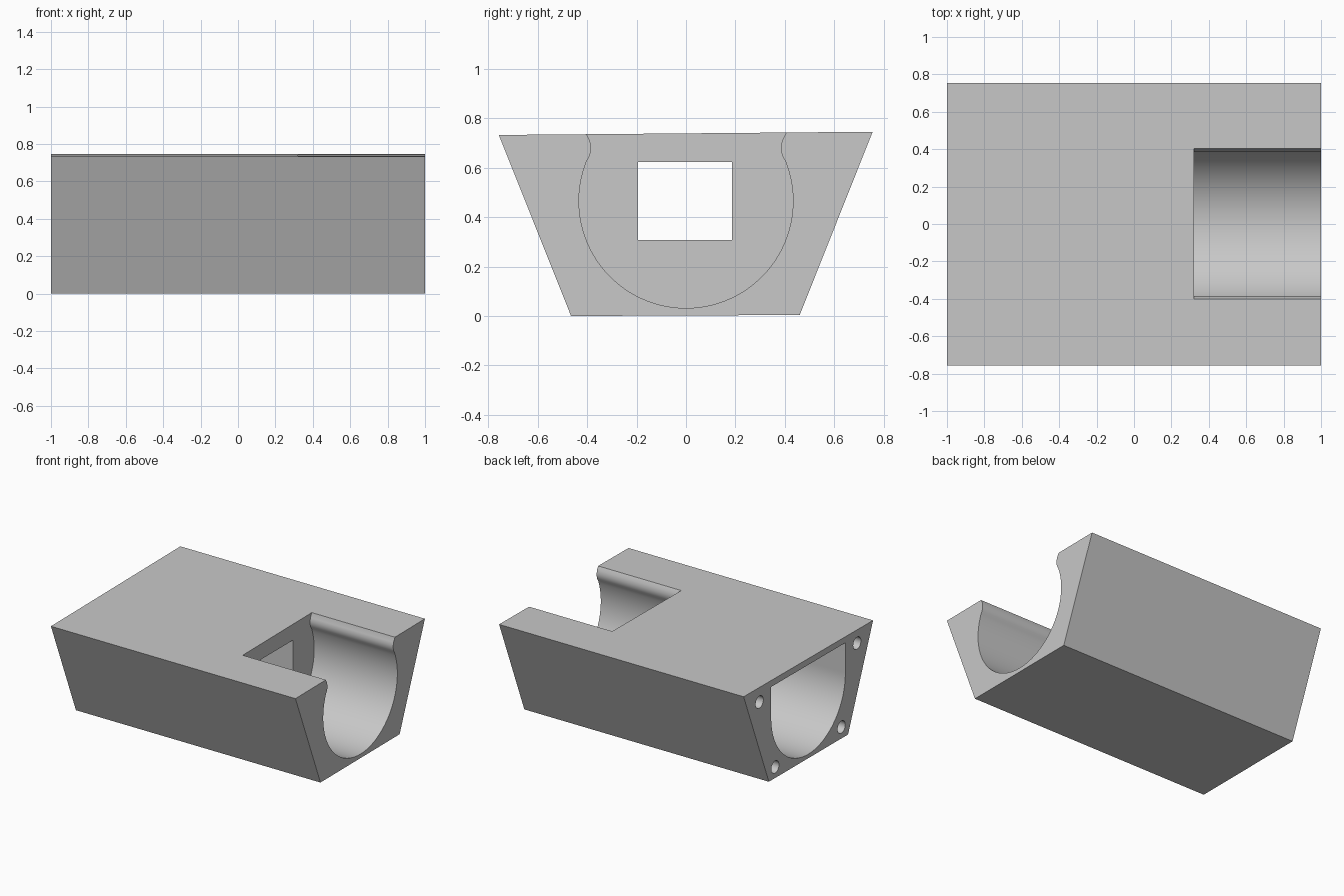
import bpy
import math

if "Cube" in bpy.data.objects:
    bpy.data.objects.remove(bpy.data.objects["Cube"], do_unlink=True)

grey = bpy.data.materials.new("plain grey")
grey.use_nodes = True
colour = (0.58, 0.58, 0.58, 1)
grey.diffuse_color = colour
grey.node_tree.nodes["Principled BSDF"].inputs["Base Color"].default_value = colour


def prism(name, profile, x0, x1):
    """Extrude a counter-clockwise (y, z) profile along x."""
    n = len(profile)
    verts = [(x, y, z) for x in (x0, x1) for y, z in profile]
    faces = [list(range(n))[::-1], list(range(n, 2 * n))]
    faces += [(i, (i + 1) % n, n + (i + 1) % n, n + i) for i in range(n)]
    mesh = bpy.data.meshes.new(name)
    mesh.from_pydata(verts, [], faces)
    mesh.materials.append(grey)
    obj = bpy.data.objects.new(name, mesh)
    bpy.context.collection.objects.link(obj)
    return obj


def arc(y, z, r, start, end, steps):
    """Points on a circle, angles in degrees."""
    angles = [math.radians(start + (end - start) * i / steps) for i in range(steps + 1)]
    return [(y + r * math.cos(a), z + r * math.sin(a)) for a in angles]


# Tapered block with a slightly tilted top
body = prism("tapered_body", [(-0.465, 0), (0.46, 0.004), (0.755, 0.745), (-0.757, 0.732)], -1, 1)

# Open round channel with flared lips
bore_z, bore_r = 0.465, 0.433
lip = [(0.391, 0.645), (0.385, 0.665), (0.384, 0.685), (0.389, 0.71), (0.405, 0.741), (0.405, 0.9)]
channel = arc(0, bore_z, bore_r, -202, 22, 64)
channel = [(-y, z) for y, z in reversed(lip)] + channel + lip
cutters = [prism("channel_cutter", channel, 0.32, 1.2)]

# Round-bottomed cavity from the other end
cavity = arc(0, bore_z, bore_r, -180, 0, 64) + [(bore_r, 0.695), (-bore_r, 0.69)]
cutters.append(prism("cavity_cutter", cavity, -1.2, 0.0))

# Window through the dividing wall
window = [(-0.195, 0.308), (0.187, 0.308), (0.187, 0.622), (-0.195, 0.622)]
cutters.append(prism("window_cutter", window, -0.1, 0.4))

# Four screw holes around the cavity
for side in (-1, 1):
    for y, z in ((0.57, 0.635), (0.387, 0.085)):
        cutters.append(prism("screw_hole_cutter", arc(side * y, z, 0.045, 0, 348.75, 31), -1.2, -0.75))

# Cut the block, then discard the cutters
bpy.context.view_layer.objects.active = body
body.select_set(True)
for cutter in cutters:
    cutter.hide_render = True
    mod = body.modifiers.new("cut", "BOOLEAN")
    mod.operation = "DIFFERENCE"
    mod.solver = "EXACT"
    mod.object = cutter
    bpy.ops.object.modifier_apply(modifier=mod.name)
    bpy.data.objects.remove(cutter, do_unlink=True)

bpy.ops.object.select_all(action="DESELECT")
body.select_set(True)
bpy.ops.object.shade_smooth_by_angle(angle=math.radians(30))
